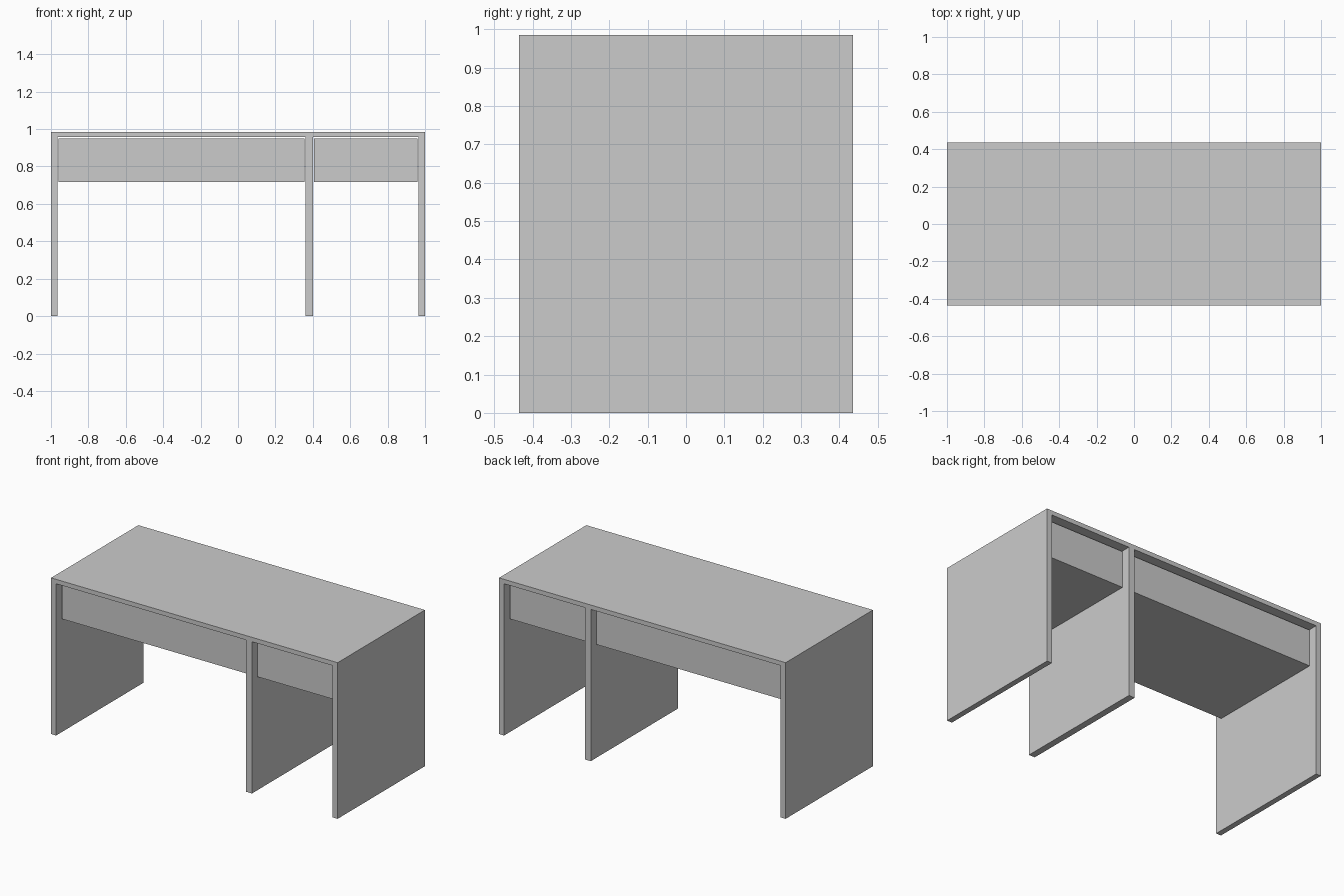
import bpy, bmesh

if "Cube" in bpy.data.objects:
    bpy.data.objects.remove(bpy.data.objects["Cube"])

grey = bpy.data.materials.new("light grey")
grey.diffuse_color = (0.6, 0.6, 0.6, 1)
grey.use_nodes = True
grey.node_tree.nodes["Principled BSDF"].inputs["Base Color"].default_value = grey.diffuse_color


def extrude_profile(name, points, y0, y1):
    """Extrude an x-z outline from y0 to y1 as a flat-shaded solid."""
    bm = bmesh.new()
    face = bm.faces.new([bm.verts.new((x, y0, z)) for x, z in points])
    ext = bmesh.ops.extrude_face_region(bm, geom=[face])
    verts = [g for g in ext["geom"] if isinstance(g, bmesh.types.BMVert)]
    bmesh.ops.translate(bm, verts=verts, vec=(0, y1 - y0, 0))
    bmesh.ops.recalc_face_normals(bm, faces=bm.faces)
    mesh = bpy.data.meshes.new(name)
    bm.to_mesh(mesh)
    bm.free()
    mesh.materials.append(grey)
    obj = bpy.data.objects.new(name, mesh)
    bpy.context.collection.objects.link(obj)
    return obj


top, under = 0.985, 0.957
depth = 0.435
inner = 0.965            # inside of the outer legs
mid_l, mid_r = 0.36, 0.402

# desk frame: top slab with two side panels and a divider in one outline
extrude_profile("desk_frame", [
    (-1, 0), (-inner, 0), (-inner, under), (mid_l, under), (mid_l, 0),
    (mid_r, 0), (mid_r, under), (inner, under), (inner, 0),
    (1, 0), (1, top), (-1, top)], -depth, depth)

# drawers: closed boxes set back from both edges with a slim gap
gap, low, high, back = 0.005, 0.718, 0.949, 0.385
for name, x0, x1 in (("wide_drawer", -inner, mid_l),
                     ("narrow_drawer", mid_r, inner)):
    a, b = x0 + gap, x1 - gap
    extrude_profile(name, [(a, low), (b, low), (b, high), (a, high)], -back, back)
